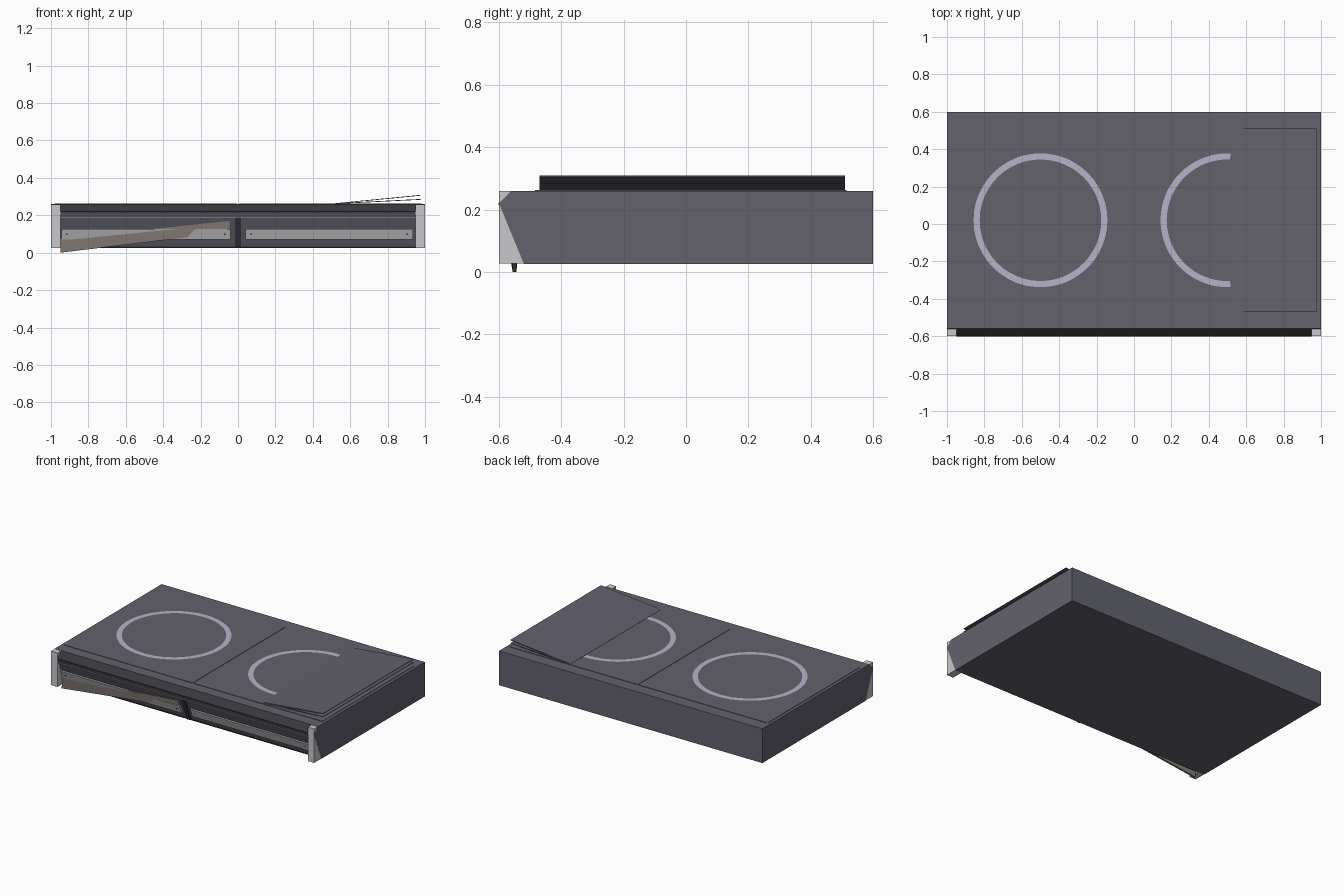
import bpy, bmesh, math

if "Cube" in bpy.data.objects:
    bpy.data.objects.remove(bpy.data.objects["Cube"])


def material(name, rgb):
    m = bpy.data.materials.new(name)
    m.diffuse_color = (*rgb, 1)
    m.use_nodes = True
    m.node_tree.nodes["Principled BSDF"].inputs["Base Color"].default_value = m.diffuse_color
    return m


CHARCOAL = material("charcoal", (0.125, 0.122, 0.155))
DARK = material("dark_grey", (0.04, 0.039, 0.047))
SILVER = material("silver", (0.58, 0.57, 0.60))
LILAC = material("pale_lilac", (0.47, 0.45, 0.59))
BROWN = material("warm_grey", (0.25, 0.21, 0.195))


def finish(name, bm, *mats):
    bmesh.ops.recalc_face_normals(bm, faces=bm.faces)
    me = bpy.data.meshes.new(name)
    bm.to_mesh(me)
    bm.free()
    for m in mats:
        me.materials.append(m)
    ob = bpy.data.objects.new(name, me)
    bpy.context.collection.objects.link(ob)
    return ob


def prism(name, pts, shift, mat):
    """Solid made by sweeping a polygon along a vector."""
    bm = bmesh.new()
    face = bm.faces.new([bm.verts.new(p) for p in pts])
    new = bmesh.ops.extrude_face_region(bm, geom=[face], use_keep_orig=True)["geom"]
    bmesh.ops.translate(bm, vec=shift, verts=[v for v in new if isinstance(v, bmesh.types.BMVert)])
    return finish(name, bm, mat)


def side_profile(name, x0, x1, yz, mat):
    return prism(name, [(x0, y, z) for y, z in yz], (x1 - x0, 0, 0), mat)


def front_y(z):
    """Depth of the sloping front at a height."""
    return -0.52 - (z - 0.025) * 0.08 / 0.195


def front_plate(name, x0, x1, z0, z1, thick, mat):
    a, b = front_y(z0), front_y(z1)
    return side_profile(name, x0, x1, [(a + .002, z0), (b + .002, z1),
                                       (b - thick, z1), (a - thick, z0)], mat)


def ring(name, cx, cy, z, r0, r1, a0, a1, mat, n=48):
    """Flat painted band, possibly only an arc."""
    bm = bmesh.new()
    rows = []
    for i in range(n + 1):
        a = a0 + (a1 - a0) * i / n
        rows.append([bm.verts.new((cx + r * math.cos(a), cy + r * math.sin(a), z)) for r in (r0, r1)])
    for p, q in zip(rows, rows[1:]):
        bm.faces.new((p[0], p[1], q[1], q[0]))
    bmesh.ops.remove_doubles(bm, verts=bm.verts, dist=1e-5)
    ob = finish(name, bm, mat)
    if ob.data.polygons[0].normal.z < 0:
        ob.data.flip_normals()
    return ob


# Cabinet body with a bevelled top edge and undercut front
body = side_profile("body", -1, 1, [(-.56, .26), (-.6, .22), (-.52, .025), (.6, .025), (.6, .26)], CHARCOAL)
body.data.materials.append(DARK)
for p in body.data.polygons:
    if p.normal.y < -.3 and p.normal.z > .3:
        p.material_index = 1

# End cheeks at the front corners
for side, s in (("left", -1), ("right", 1)):
    side_profile(side + "_end_cheek", s * .95, s * .999,
                 [(-.6, .026), (-.6, .259), (-.5, .259), (-.5, .026)], SILVER)

# Front trim, divider and drawer fronts
front_plate("upper_trim_line", -.95, .95, .187, .191, .004, SILVER)
front_plate("upper_shadow_line", -.95, .95, .214, .219, .003, DARK)
front_plate("lower_shadow_line", -.95, .95, .026, .034, .003, DARK)
front_plate("centre_divider", -.013, .013, .03, .187, .012, DARK)
for side, x0, x1 in (("left", -.945, -.04), ("right", .04, .935)):
    front_plate(side + "_drawer_front", x0, x1, .07, .128, .014, SILVER)
    for x in (x0 + .03, x1 - .03):
        front_plate(side + "_drawer_screw", x - .004, x + .004, .096, .104, .016, DARK)

# Loose backing strip sagging at its left end
prism("sagging_strip", [(-.95, -.556, 0), (-.95, -.549, .075),
                        (-.045, -.586, .17), (-.045, -.558, .11)], (0, .012, 0), BROWN)

# Thin top panels
for side, x0, x1 in (("left", -.98, -.005), ("right", .005, .98)):
    prism(side + "_top_panel", [(x0, -.485, .259), (x1, -.485, .259), (x1, .515, .259), (x0, .515, .259)],
          (0, 0, .004), CHARCOAL)

# Painted rings; the right one stops where the lifted sheet begins
ring("left_ring", -.5, .02, .2645, .325, .358, 0, 2 * math.pi, LILAC)
ring("right_ring", .5, .02, .2645, .325, .358, math.radians(87.5), math.radians(272.5), LILAC)

# Lifted sheets peeling up toward the right edge
for name, z_end in (("lower_lifted_sheet", .283), ("upper_lifted_sheet", .305)):
    prism(name, [(.52, -.47, .2605), (.975, -.47, z_end), (.975, .51, z_end), (.52, .51, .2605)],
          (0, 0, .004), CHARCOAL)
